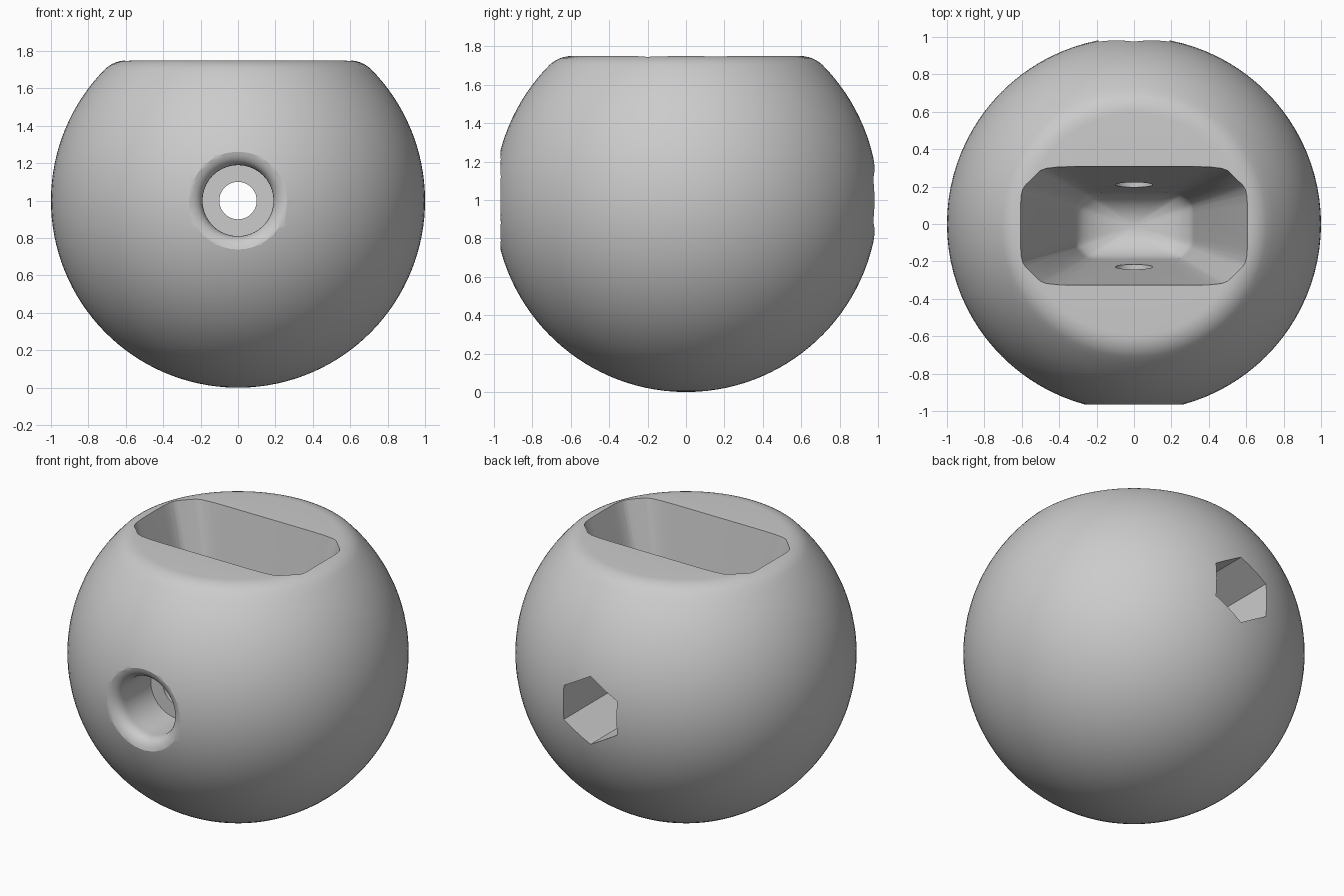
import bpy, bmesh
from math import sin, cos, pi, radians, sqrt
from mathutils import Matrix, Vector

old = bpy.data.objects.get("Cube")
if old:
    bpy.data.objects.remove(old, do_unlink=True)

grey = bpy.data.materials.new("plain_grey")
grey.use_nodes = True
colour = (0.6, 0.6, 0.6, 1)
grey.diffuse_color = colour
grey.node_tree.nodes["Principled BSDF"].inputs["Base Color"].default_value = colour


def curve(a, b, c, n):
    """Points on a quadratic curve from a to c, pulled towards b."""
    a, b, c = Vector(a), Vector(b), Vector(c)
    return [a * (1 - t) ** 2 + b * 2 * t * (1 - t) + c * t * t
            for t in (i / n for i in range(n + 1))]


def loft(name, rings):
    """Closed solid through a stack of equal-length rings."""
    bm = bmesh.new()
    loops = [[bm.verts.new(p) for p in ring] for ring in rings]
    for lower, upper in zip(loops, loops[1:]):
        for i in range(len(lower)):
            j = (i + 1) % len(lower)
            bm.faces.new((lower[i], lower[j], upper[j], upper[i]))
    bm.faces.new(loops[0][::-1])
    bm.faces.new(loops[-1])
    bmesh.ops.recalc_face_normals(bm, faces=bm.faces)
    mesh = bpy.data.meshes.new(name)
    bm.to_mesh(mesh)
    bm.free()
    mesh.materials.append(grey)
    obj = bpy.data.objects.new(name, mesh)
    bpy.context.collection.objects.link(obj)
    return obj


def lathe(name, profile, sides, turn=0.0):
    """Turn (radius, height) points about the z axis."""
    angles = [turn + 2 * pi * i / sides for i in range(sides)]
    return loft(name, [[(r * cos(a), r * sin(a), h) for a in angles]
                       for r, h in profile])


# Ball with a flat, softly rounded top
top = 1.75
edge = 0.71
shoulder = 1 + sqrt(1 - edge ** 2)
start, end = radians(-89), radians(45)
profile = [(cos(a), 1 + sin(a))
           for a in (start + (end - start) * i / 48 for i in range(48))]
profile += curve((edge, shoulder), (0.66, top), (0.59, top), 6)
ball = lathe("ball", profile, 96)

# Stepped screw hole with a rounded lip, running in from the front
along_y = Matrix.Translation((0, 0, 1)) @ Matrix.Rotation(radians(-90), 4, "X")
hole = [(0.1, 0.55), (0.1, -0.62), (0.19, -0.62)]
hole += [tuple(p) for p in curve((0.19, -0.88), (0.19, -0.95), (0.262, -0.965), 8)]
hole += [(0.265, -1.1)]
screw_hole = lathe("screw_hole_cutter", hole, 40)
screw_hole.data.transform(along_y)

# Six-sided nut pocket at the back, point upwards
nut_pocket = lathe("nut_pocket_cutter", [(0.22, 0.45), (0.22, 1.1)], 6, pi / 6)
nut_pocket.data.transform(along_y)


# Tapered slot with clipped corners and a rounded floor
def slot_outline(half_x, half_y, z):
    cx, cy = 0.79, 0.61
    corners = [Vector((x * half_x, y * half_y - 0.01, z)) for x, y in
               ((1, -cy), (1, cy), (cx, 1), (-cx, 1),
                (-1, cy), (-1, -cy), (-cx, -1), (cx, -1))]
    points = []
    for i, p in enumerate(corners):
        before, after = corners[i - 1], corners[(i + 1) % 8]
        points += curve(p.lerp(before, 0.18), p, p.lerp(after, 0.18), 3)
    return points


floor = 0.7
rings = [slot_outline(0.62, 0.324, 1.8), slot_outline(0.32, 0.18, floor)]
for i in range(1, 9):
    t = radians(84) * i / 8
    rings.append(slot_outline(0.32 * cos(t), 0.18 * cos(t), floor - 0.18 * sin(t)))
slot = loft("slot_cutter", rings)

# Cut every opening and keep the finished mesh
cutters = [slot, screw_hole, nut_pocket]
for cutter in cutters:
    cutter.hide_render = True
    mod = ball.modifiers.new(cutter.name, "BOOLEAN")
    mod.operation = "DIFFERENCE"
    mod.solver = "EXACT"
    mod.object = cutter
bpy.context.view_layer.update()
graph = bpy.context.evaluated_depsgraph_get()
finished = bpy.data.meshes.new_from_object(ball.evaluated_get(graph))
ball.modifiers.clear()
ball.data = finished
for cutter in cutters:
    bpy.data.objects.remove(cutter, do_unlink=True)

# Smooth shading with crisp cut edges
bpy.ops.object.select_all(action="DESELECT")
ball.select_set(True)
bpy.context.view_layer.objects.active = ball
bpy.ops.object.shade_smooth_by_angle(angle=radians(30))
